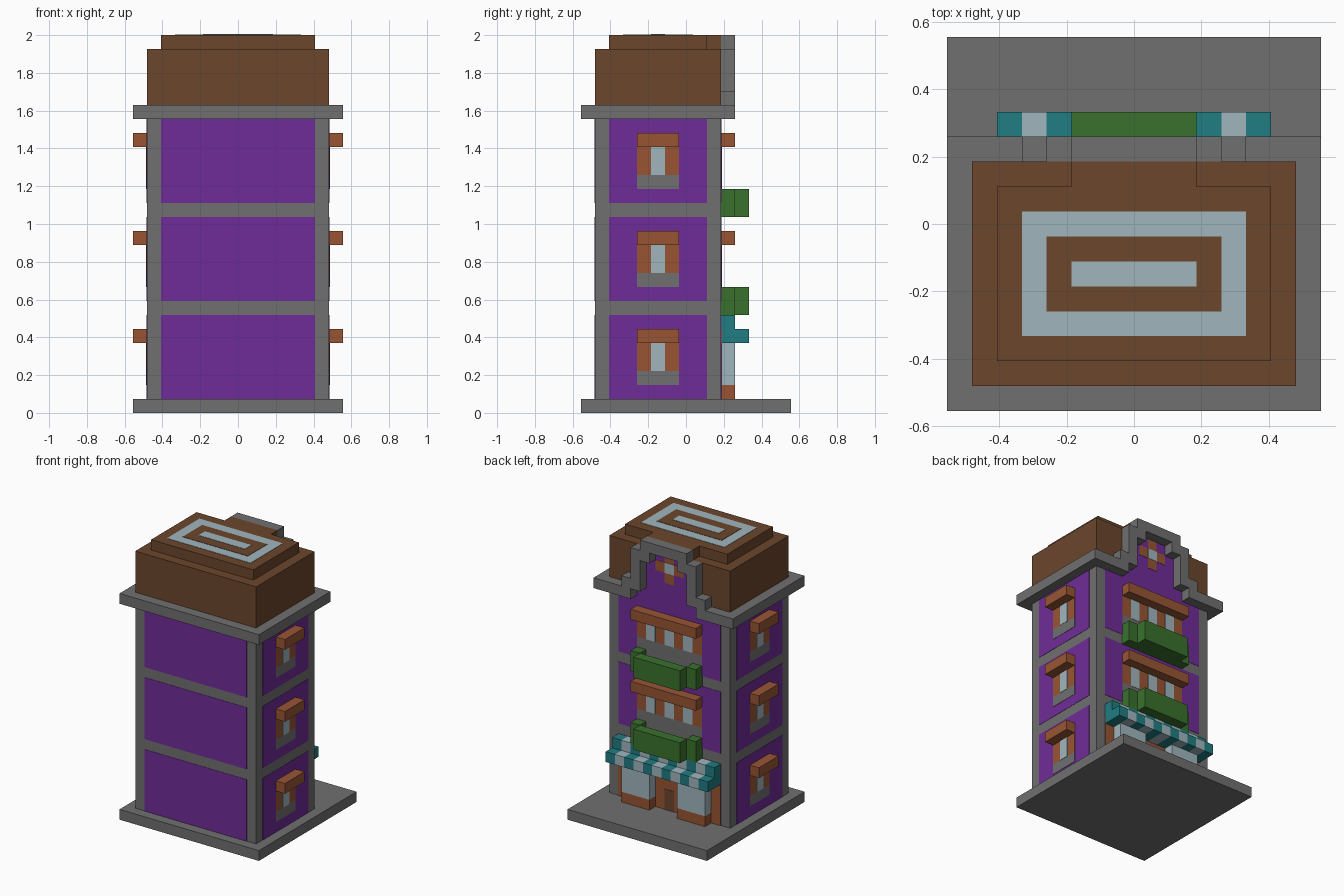
import bpy
import bmesh
from mathutils import Matrix, Vector

cube = bpy.data.objects.get("Cube")
if cube:
    bpy.data.objects.remove(cube, do_unlink=True)

U = 2 / 27      # one block
T = 0.03        # thickness of painted plates, in blocks


def material(name, rgb):
    lin = [((c / 255 + 0.055) / 1.055) ** 2.4 for c in rgb] + [1]
    m = bpy.data.materials.new(name)
    m.use_nodes = True
    m.diffuse_color = lin
    m.node_tree.nodes["Principled BSDF"].inputs["Base Color"].default_value = lin
    return m


STONE = material("grey stone", (112, 112, 112))
PURPLE = material("purple wall", (112, 44, 153))
ROOF = material("brown roof", (107, 70, 44))
BRICK = material("orange brick", (152, 85, 52))
GLASS = material("pale glass", (160, 182, 190))
TEAL = material("teal cloth", (32, 125, 130))
GREEN = material("green hedge", (58, 113, 45))


def box(name, xs, ys, zs, mat):
    """Block spanning the given ranges, measured in blocks."""
    lo, hi = (Vector(p) * U for p in zip(xs, ys, zs))
    bm = bmesh.new()
    size = Matrix.Diagonal((*(hi - lo), 1))
    bmesh.ops.create_cube(bm, size=1, matrix=Matrix.Translation((lo + hi) / 2) @ size)
    mesh = bpy.data.meshes.new(name)
    bm.to_mesh(mesh)
    bm.free()
    mesh.materials.append(mat)
    ob = bpy.data.objects.new(name, mesh)
    bpy.context.collection.objects.link(ob)
    return ob


def pair(name, xs, ys, zs, mat):
    """The same block on both sides of x = 0."""
    box("left_" + name, xs, ys, zs, mat)
    box("right_" + name, (-xs[1], -xs[0]), ys, zs, mat)


def mid(half):
    return (-half, half)


def back_plate(name, xs, zs, mat, layer=1):
    return box(name, xs, (2.4, 2.5 + T * layer), zs, mat)


# Main masses
box("base_slab", mid(7.5), mid(7.5), (0, 1), STONE)
box("stone_body", mid(6.5), (-6.5, 2.5), (1, 21), STONE)
box("cornice", mid(7.5), (-7.5, 2.5), (21, 22), STONE)
box("roof_block", mid(6.5), (-6.5, 2.5), (22, 26), ROOF)
box("roof_top", mid(5.5), (-5.5, 1.5), (26, 27), ROOF)
box("roof_top_link", mid(2.5), (1.5, 2.5), (26, 27), ROOF)

# Nested rectangles on the roof
for i, mat in enumerate((GLASS, ROOF, GLASS)):
    box("roof_inlay", mid(4.5 - i), (-4.5 + i, 0.5 - i), (26.9, 27 + T * (i + 1)), mat)

# Three storeys of wall panels and side windows
for floor in range(3):
    z = 1 + 7 * floor
    panel = (z, z + 6)
    box("front_panel", mid(5.5), (-6.5 - T, -6.4), panel, PURPLE)
    back_plate("back_panel", mid(5.5), panel, PURPLE)
    pair("side_panel", (6.4, 6.5 + T), (-5.5, 1.5), panel, PURPLE)
    pair("window_sill", (6.4, 6.5 + 2 * T), (-3.5, -0.5), (z + 1, z + 2), STONE)
    pair("window_surround", (6.4, 6.5 + 2 * T), (-3.5, -0.5), (z + 2, z + 4), BRICK)
    pair("window_pane", (6.4, 6.5 + 3 * T), (-2.5, -1.5), (z + 2, z + 4), GLASS)
    pair("window_lintel", (6.5, 7.5), (-3.5, -0.5), (z + 4, z + 5), BRICK)

# Back windows with lintel and balcony on the upper storeys
for z in (7, 14):
    back_plate("back_sill", mid(3.5), (z + 1, z + 3), STONE, 2)
    back_plate("back_surround", mid(3.5), (z + 3, z + 5), BRICK, 2)
    for x in (-2, 0, 2):
        back_plate("back_pane", (x - 0.5, x + 0.5), (z + 3, z + 5), GLASS, 3)
    box("back_lintel", mid(3.5), (2.5, 3.5), (z + 5, z + 6), BRICK)
    box("balcony_floor", mid(2.5), (2.5, 3.5), (z, z + 1), GREEN)
    box("balcony_front", mid(2.5), (3.5, 4.5), (z, z + 2), GREEN)
    pair("balcony_end", (2.5, 3.5), (2.5, 3.5), (z, z + 2), GREEN)

# Shop front
back_plate("shop_wall", mid(5.5), (1, 6), BRICK, 2)
back_plate("shop_door", mid(0.5), (1, 3), ROOF, 3)
pair("shop_window_base", (1.5, 4.5), (2.5, 3.5), (1, 2), BRICK)
pair("shop_window", (1.5, 4.5), (2.5, 3.5), (2, 5), GLASS)

# Striped awning
for x in range(-5, 6):
    mat = TEAL if x % 2 else GLASS
    xs = (x - 0.5, x + 0.5)
    box("awning_top", xs, (2.5, 3.5), (5, 7), mat)
    box("awning_edge", xs, (3.5, 4.5), (5, 6), mat)

# Gable wall and its cross ornament
for half, zs in ((3.5, (21, 22)), (2.5, (22, 25)), (1.5, (25, 26))):
    back_plate("gable_wall", mid(half), zs, PURPLE)
back_plate("ornament_bar", mid(1.5), (24, 25), BRICK, 2)
back_plate("ornament_post", mid(0.5), (23, 26), BRICK, 2)
back_plate("ornament_centre", mid(0.5), (24, 25), GLASS, 3)

# Stepped gable frame
depth = (2.5, 3.5)
pair("back_cornice", (4.5, 7.5), depth, (21, 22), STONE)
pair("gable_foot", (3.5, 4.5), depth, (21, 23), STONE)
pair("gable_side", (2.5, 3.5), depth, (22, 26), STONE)
pair("gable_shoulder", (1.5, 2.5), depth, (25, 26), STONE)
box("gable_cap", mid(2.5), depth, (26, 27), STONE)
